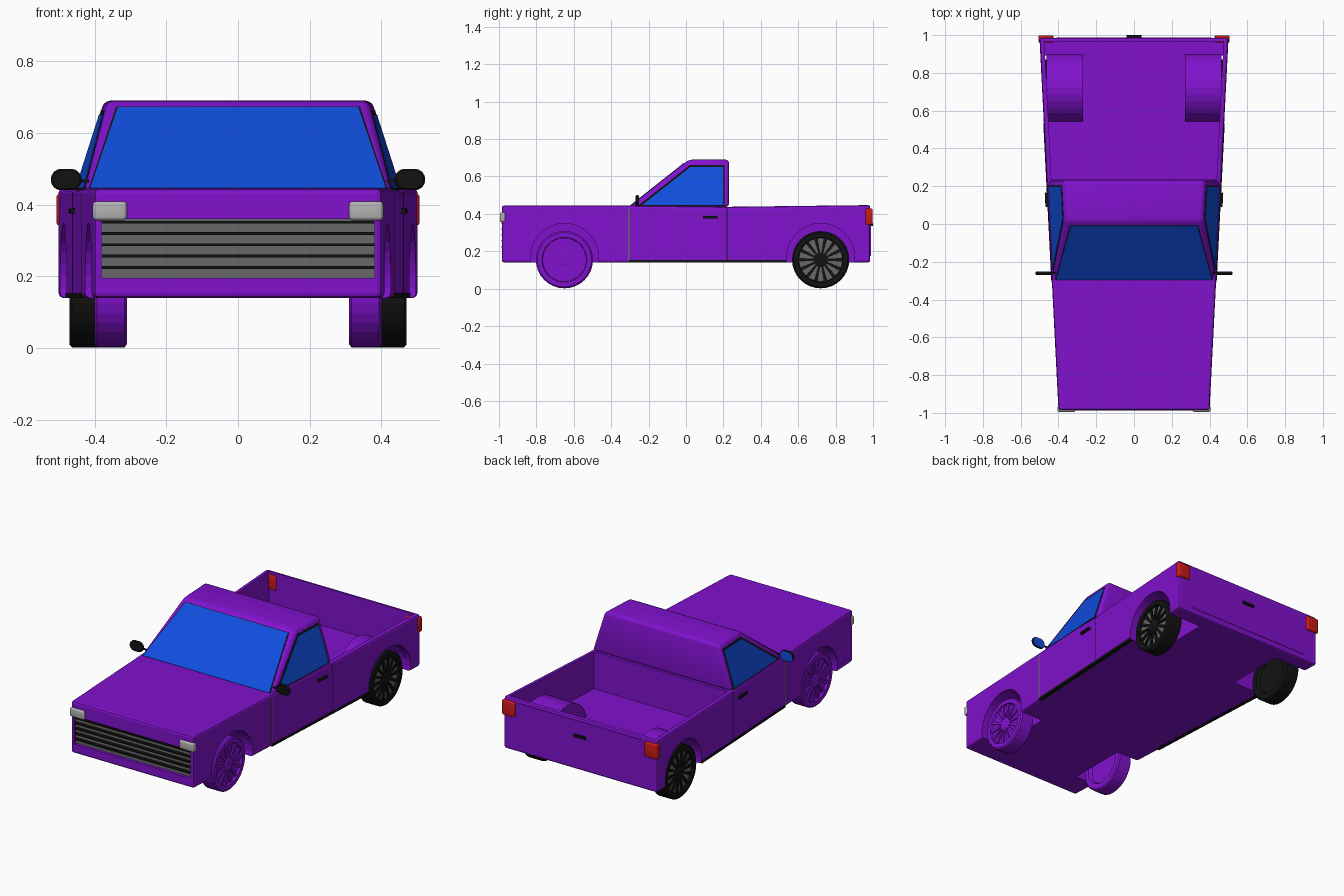
import bpy, bmesh, math
from mathutils import Vector

if "Cube" in bpy.data.objects:
    bpy.data.objects.remove(bpy.data.objects["Cube"])


def material(name, *rgb):
    m = bpy.data.materials.new(name)
    m.diffuse_color = (*rgb, 1)
    m.use_nodes = True
    m.node_tree.nodes["Principled BSDF"].inputs["Base Color"].default_value = m.diffuse_color
    return m


PURPLE = material("purple paint", 0.22, 0.006, 0.62)
BLUE = material("blue glass", 0.005, 0.075, 0.72)
BLACK = material("black trim", 0.006, 0.006, 0.006)
GREY = material("grey metal", 0.14, 0.14, 0.14)
LAMP = material("lamp", 0.45, 0.45, 0.45)
RED = material("red lamp", 0.6, 0.01, 0.01)


def part(name, solids, mat, bevel=0.0, segments=2, smooth=False):
    """Make one object from solids; each solid is a list of equal-length loops."""
    bm = bmesh.new()
    for loops in solids:
        rows = [[bm.verts.new(p) for p in loop] for loop in loops]
        n = len(rows[0])
        for a, b in zip(rows, rows[1:]):
            for i in range(n):
                bm.faces.new((a[i], a[(i + 1) % n], b[(i + 1) % n], b[i]))
        bm.faces.new(rows[0][::-1])
        bm.faces.new(rows[-1])
    bmesh.ops.recalc_face_normals(bm, faces=bm.faces[:])
    me = bpy.data.meshes.new(name)
    bm.to_mesh(me)
    bm.free()
    me.materials.append(mat)
    ob = bpy.data.objects.new(name, me)
    bpy.context.collection.objects.link(ob)
    if bevel:
        m = ob.modifiers.new("bevel", 'BEVEL')
        m.width, m.segments, m.limit_method = bevel, segments, 'ANGLE'
        apply(ob, m)
    if smooth:
        activate(ob)
        bpy.ops.object.shade_smooth_by_angle(angle=math.radians(35))
    return ob


def activate(ob):
    bpy.ops.object.select_all(action='DESELECT')
    ob.select_set(True)
    bpy.context.view_layer.objects.active = ob


def apply(ob, mod):
    activate(ob)
    bpy.ops.object.modifier_apply(modifier=mod.name)


def boolean(ob, cutter, operation='DIFFERENCE'):
    m = ob.modifiers.new("boolean", 'BOOLEAN')
    m.operation, m.object, m.solver = operation, cutter, 'EXACT'
    apply(ob, m)
    bpy.data.objects.remove(cutter)


def box(x0, x1, y0, y1, z0, z1):
    return [[(x0, y, z0), (x1, y, z0), (x1, y, z1), (x0, y, z1)] for y in (y0, y1)]


def ring(x, y, z, r, n=32, arc=2 * math.pi):
    k = n if arc > 6 else n - 1
    return [(x, y + r * math.cos(arc * i / k), z + r * math.sin(arc * i / k)) for i in range(n)]


def side(y):
    """Half width of the body, which widens to the rear."""
    return 0.40 + 0.051 * (y + 0.985)


def cab_side(y, z):
    return side(y) - 0.008 - 0.32 * (z - 0.44)


def symmetric(profile, width):
    return [[(s * width(y, z), y, z) for y, z in profile] for s in (-1, 1)]


def on_side(s, profile, width, inner, outer):
    """Thin panel following one side surface."""
    return [[(s * (width(y, z) + d), y, z) for y, z in profile] for d in (inner, outer)]


def rect(y0, y1, z0, z1):
    return [(y0, z0), (y1, z0), (y1, z1), (y0, z1)]


flat = lambda y, z: side(y)
WHEELS = (("front", -0.65, 0.40), ("rear", 0.72, 0.47))
SIDES = (("left", -1), ("right", 1))

# Lower body with load bed, wheel housings, arches and grille opening
body = part("body", [symmetric([(-0.985, 0.14), (-0.985, 0.445), (-0.3, 0.445), (0.23, 0.438),
                                (0.985, 0.447), (0.985, 0.14)], flat)], PURPLE, 0.012)
boolean(body, part("bed_cutter", [symmetric(rect(0.235, 0.965, 0.22, 0.6),
                                            lambda y, z: side(y) - 0.025)], PURPLE))
for _, s in SIDES:
    boolean(body, part("housing", [[ring(s * x, 0.72, 0.165, 0.187, 17, math.pi)
                                    for x in (0.27, 0.463)]], PURPLE), 'UNION')
for _, y, _ in WHEELS:
    for _, s in SIDES:
        boolean(body, part("arch_cutter", [[ring(s * x, y, 0.167, 0.182)
                                            for x in (0.275, 0.6)]], PURPLE))
boolean(body, part("grille_cutter", [box(-0.38, 0.38, -1.1, -0.962, 0.195, 0.36)], PURPLE))

# Cab
part("cab", [symmetric([(-0.305, 0.437), (0.015, 0.69), (0.23, 0.69), (0.23, 0.437)], cab_side)],
     PURPLE, 0.018, 3, True)

# Windscreen lying on the sloping front of the cab
corners = [(-0.412, 0.03), (0.412, 0.03), (0.335, 0.92), (-0.335, 0.92)]
base, slope = Vector((0, -0.305, 0.437)), Vector((0, 0.32, 0.253))
normal = Vector((0, -0.253, 0.32)).normalized()
for name, grow, d, mat in (("windscreen_seal", 0.005, 0.001, BLACK), ("windscreen", 0, 0.003, BLUE)):
    part(name, [[[base + slope * (t + math.copysign(2 * grow, t - 0.5)) + normal * h
                  + Vector((x + math.copysign(grow, x), 0, 0)) for x, t in corners]
                 for h in (-0.01, d)]], mat)

# Grille
part("grille_panel", [box(-0.38, 0.38, -0.968, -0.96, 0.195, 0.36)], GREY)
part("grille_slats", [box(-0.38, 0.38, -0.987, -0.965, z - 0.004, z + 0.004)
                      for z in (0.225, 0.257, 0.288, 0.319, 0.351)], BLACK)

# Tailgate
part("tailgate_panel", [box(-0.41, 0.41, 0.98, 0.988, 0.175, 0.43)], PURPLE)
part("tailgate_handle", [box(-0.04, 0.04, 0.985, 1.0, 0.335, 0.35)], BLACK, 0.003)

window = [(-0.235, 0.447), (0.025, 0.652), (0.197, 0.652), (0.197, 0.447)]
seal = [(-0.26, 0.441), (0.021, 0.662), (0.205, 0.662), (0.205, 0.441)]
for label, s in SIDES:
    # Side glass, door gaps, handle and sill
    part(label + "_window_seal", [on_side(s, seal, cab_side, -0.01, 0.001)], BLACK)
    part(label + "_window", [on_side(s, window, cab_side, -0.01, 0.003)], BLUE)
    part(label + "_door_front_gap", [on_side(s, rect(-0.311, -0.301, 0.15, 0.43), flat, -0.01, 0.001)], GREY)
    part(label + "_door_rear_gap", [on_side(s, rect(0.217, 0.222, 0.15, 0.432), flat, -0.01, 0.001)], BLACK)
    part(label + "_door_handle", [on_side(s, rect(0.09, 0.168, 0.375, 0.389), flat, -0.005, 0.014)], BLACK, 0.003)
    part(label + "_sill", [on_side(s, rect(-0.305, 0.535, 0.139, 0.153), flat, -0.02, 0.003)], BLACK)
    # Lamps
    part(label + "_headlamp", [box(*sorted((s * 0.31, s * 0.405)), -0.995, -0.965, 0.356, 0.409)],
         LAMP, 0.01, 3, True)
    part(label + "_tail_lamp", [box(*sorted((s * 0.425, s * 0.506)), 0.96, 0.998, 0.342, 0.43)],
         RED, 0.008, 3, True)
    # Door mirror with rounded ends
    def stadium(y, r):
        return [(s * (0.479 + math.copysign(0.013, math.cos(a)) + r * math.cos(a)), y, 0.47 + r * math.sin(a))
                for a in [2 * math.pi * (i + 0.5) / 24 for i in range(24)]]
    part(label + "_mirror", [[stadium(-0.27, 0.025), stadium(-0.265, 0.03), stadium(-0.254, 0.03)],
                             box(*sorted((s * 0.415, s * 0.45)), -0.264, -0.257, 0.462, 0.47)], BLACK)
    part(label + "_mirror_glass", [[stadium(-0.256, 0.027), stadium(-0.2525, 0.027)]], BLUE)

# Wheels: front pair painted body colour, rear pair black with grey rims
for axle, y, out in WHEELS:
    dark, rim = (PURPLE, PURPLE) if axle == "front" else (BLACK, GREY)
    for label, s in SIDES:
        name = f"{axle}_{label}_"
        X = lambda d: s * (out - 0.09 + d)
        part(name + "tyre", [[ring(X(d), y, 0.155, r) for d, r in (
            (0.02, 0.105), (0.0, 0.115), (0.0, 0.145), (0.007, 0.153), (0.083, 0.153),
            (0.09, 0.145), (0.09, 0.12), (0.072, 0.115))]], dark)
        part(name + "rim", [[ring(X(d), y, 0.155, 0.116) for d in (0.068, 0.076)]], rim)
        spokes = [[ring(X(d), y, 0.155, r, 28) for d, r in ((0.07, 0.038), (0.082, 0.038), (0.086, 0.03))]]
        for i in range(14):
            a = 2 * math.pi * i / 14
            u, v = Vector((0, math.cos(a), math.sin(a))), Vector((0, -math.sin(a), math.cos(a)))
            spokes.append([[Vector((X(d), y, 0.155)) + u * r + v * w for r, w in (
                (0.03, -0.005), (0.118, -0.01), (0.118, 0.01), (0.03, 0.005))] for d in (0.07, 0.084)])
        part(name + "spokes", spokes, dark)
